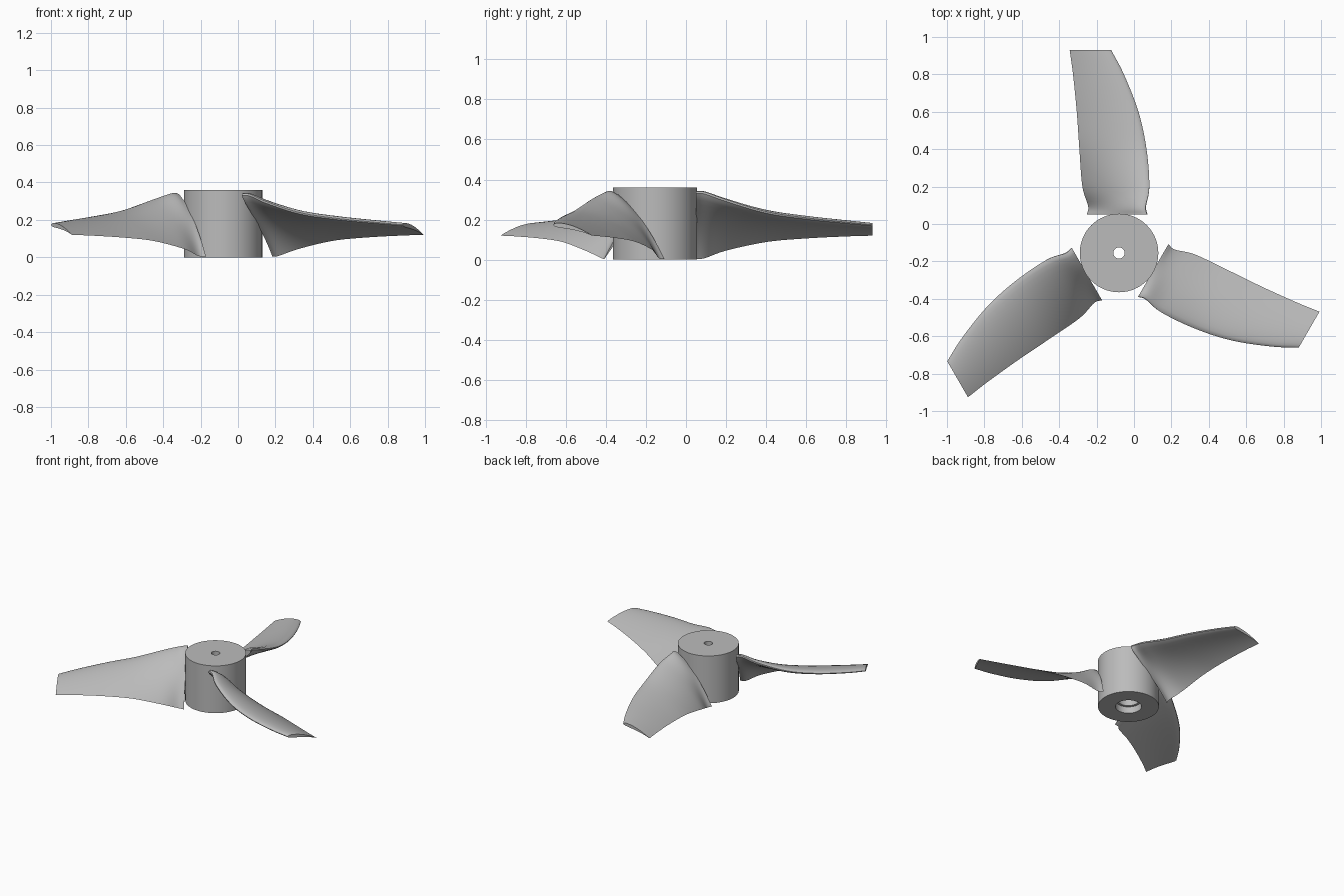
import bpy, bmesh, math
from mathutils import Vector, Matrix

cube = bpy.data.objects.get("Cube")
if cube:
    bpy.data.objects.remove(cube)

HUB = Vector((-0.08, -0.155, 0))

grey = bpy.data.materials.new("plain grey")
grey.use_nodes = True
colour = (0.5, 0.5, 0.5, 1)
grey.diffuse_color = colour
grey.node_tree.nodes["Principled BSDF"].inputs["Base Color"].default_value = colour


def finish(name, bm):
    bmesh.ops.recalc_face_normals(bm, faces=bm.faces)
    mesh = bpy.data.meshes.new(name)
    bm.to_mesh(mesh)
    bm.free()
    mesh.materials.append(grey)
    obj = bpy.data.objects.new(name, mesh)
    bpy.context.collection.objects.link(obj)
    bpy.ops.object.select_all(action="DESELECT")
    obj.select_set(True)
    bpy.context.view_layer.objects.active = obj
    bpy.ops.object.shade_smooth_by_angle(angle=math.radians(35))
    return obj


def skin(bm, rings, closed_ends):
    """Join successive closed rings of points with quads."""
    loops = [[bm.verts.new(p) for p in ring] for ring in rings]
    n = len(loops[0])
    pairs = list(zip(loops, loops[1:]))
    if not closed_ends:
        pairs.append((loops[-1], loops[0]))
    for a, b in pairs:
        for i in range(n):
            j = (i + 1) % n
            bm.faces.new((a[i], a[j], b[j], b[i]))
    if closed_ends:
        bm.faces.new(loops[0])
        bm.faces.new(loops[-1])


# Hub: turned profile with a shaft hole and a stepped bore underneath
profile = [(0.21, 0), (0.21, 0.36), (0.03, 0.36), (0.03, 0.25),
           (0.072, 0.25), (0.072, 0.05), (0.09, 0.05), (0.09, 0)]
STEPS = 64
bm = bmesh.new()
skin(bm, [[HUB + Vector((r * math.cos(k * math.tau / STEPS),
                         r * math.sin(k * math.tau / STEPS), z))
           for k in range(STEPS)] for r, z in profile], False)
finish("hub", bm)

# Blade stations: radius, trailing x, leading x, trailing z, leading z, thickness
stations = [Vector(s) for s in (
    (0.205, -0.173, 0.150, 0.003, 0.340, 0.050),
    (0.250, -0.165, 0.142, 0.008, 0.337, 0.050),
    (0.355, -0.196, 0.162, 0.045, 0.300, 0.047),
    (0.555, -0.212, 0.147, 0.088, 0.240, 0.042),
    (0.755, -0.226, 0.104, 0.106, 0.209, 0.036),
    (0.955, -0.246, 0.026, 0.116, 0.187, 0.030),
    (1.085, -0.264, -0.042, 0.120, 0.174, 0.026))]


def smooth_stations(points, steps):
    """Catmull-Rom curve through the stations."""
    ends = [2 * points[0] - points[1]] + points + [2 * points[-1] - points[-2]]
    for a, b, c, d in zip(ends, ends[1:], ends[2:], ends[3:]):
        for k in range(steps):
            t = k / steps
            yield b + (c - a) * (t / 2) + (2 * a - 5 * b + 4 * c - d) * (t * t / 2) \
                + (3 * b - a - 3 * c + d) * (t ** 3 / 2)
    yield points[-1]


def section(station, half=14):
    """Cambered aerofoil from the leading edge over the top and back below."""
    r, x0, x1, z0, z1, thick = station
    lead, trail = Vector((x1, r, z1)), Vector((x0, r, z0))
    chord = trail - lead
    up = Vector((chord.z, 0, -chord.x)).normalized()
    ring = []
    for k in range(2 * half):
        t = (1 - math.cos(math.pi * k / half)) / 2
        side = 1 if k <= half else -1
        body = 2.6 * (math.sqrt(t) - t) * (1 - 0.25 * t) * thick / 2 * 1.5
        camber = 4 * t * (1 - t) * chord.length * 0.05
        ring.append(lead + chord * t + up * (camber + side * body))
    return ring


# Three blades spaced evenly around the hub
for name, turn in (("rear_blade", 0), ("right_blade", 120), ("left_blade", -120)):
    place = Matrix.Translation(HUB) @ Matrix.Rotation(math.radians(turn), 4, "Z")
    bm = bmesh.new()
    skin(bm, [[place @ p for p in section(s)] for s in smooth_stations(stations, 6)], True)
    finish(name, bm)
